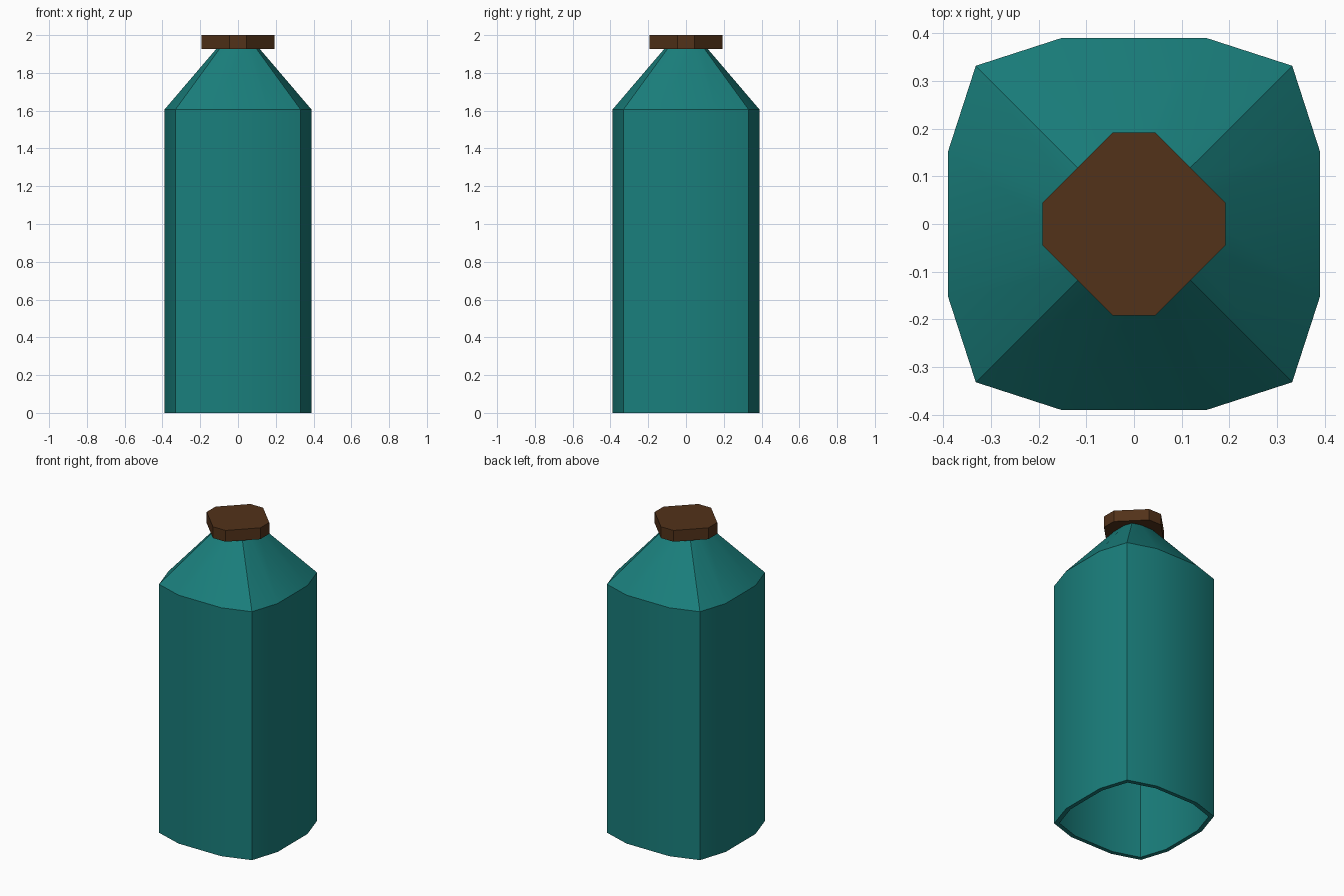
import bpy, bmesh, math

if "Cube" in bpy.data.objects:
    bpy.data.objects.remove(bpy.data.objects["Cube"])


def symmetric_ring(quarter):
    """Rotate a few points of one side around z four times."""
    pts = []
    for k in range(4):
        c, s = round(math.cos(k * math.pi / 2)), round(math.sin(k * math.pi / 2))
        pts += [(x * c - y * s, x * s + y * c) for x, y in quarter]
    return pts


def loft(name, outline, levels, color, closed_loop=False, caps=False):
    """Skin the outline through (scale, z) levels."""
    bm = bmesh.new()
    rings = [[bm.verts.new((x * s, y * s, z)) for x, y in outline] for s, z in levels]
    n = len(outline)
    pairs = list(zip(rings, rings[1:]))
    if closed_loop:
        pairs.append((rings[-1], rings[0]))
    for a, b in pairs:
        for i in range(n):
            j = (i + 1) % n
            bm.faces.new((a[i], a[j], b[j], b[i]))
    if caps:
        bm.faces.new(rings[0][::-1])
        bm.faces.new(rings[-1])
    bmesh.ops.recalc_face_normals(bm, faces=bm.faces)
    mesh = bpy.data.meshes.new(name)
    bm.to_mesh(mesh)
    bm.free()
    obj = bpy.data.objects.new(name, mesh)
    bpy.context.collection.objects.link(obj)
    mat = bpy.data.materials.new(name + "_color")
    mat.diffuse_color = color
    mat.use_nodes = True
    mat.node_tree.nodes["Principled BSDF"].inputs["Base Color"].default_value = mat.diffuse_color
    mesh.materials.append(mat)
    bpy.ops.object.select_all(action='DESELECT')
    obj.select_set(True)
    bpy.context.view_layer.objects.active = obj
    bpy.ops.object.shade_smooth_by_angle(angle=math.radians(30))
    return obj


# Hollow bottle shell with tapered shoulder, open at the bottom
body_outline = symmetric_ring([(0.39, -0.153), (0.39, 0.153), (0.332, 0.332)])
loft("bottle_body", body_outline,
     [(1.0, 0.0), (1.0, 1.605), (0.295, 1.927),
      (0.23, 1.927), (0.935, 1.59), (0.935, 0.0)],
     (0.01, 0.21, 0.2, 1), closed_loop=True)

# Eight-sided cap
cap_outline = symmetric_ring([(0.192, -0.045), (0.192, 0.045)])
loft("bottle_cap", cap_outline, [(1.0, 1.927), (1.0, 2.0)],
     (0.085, 0.032, 0.01, 1), caps=True)
